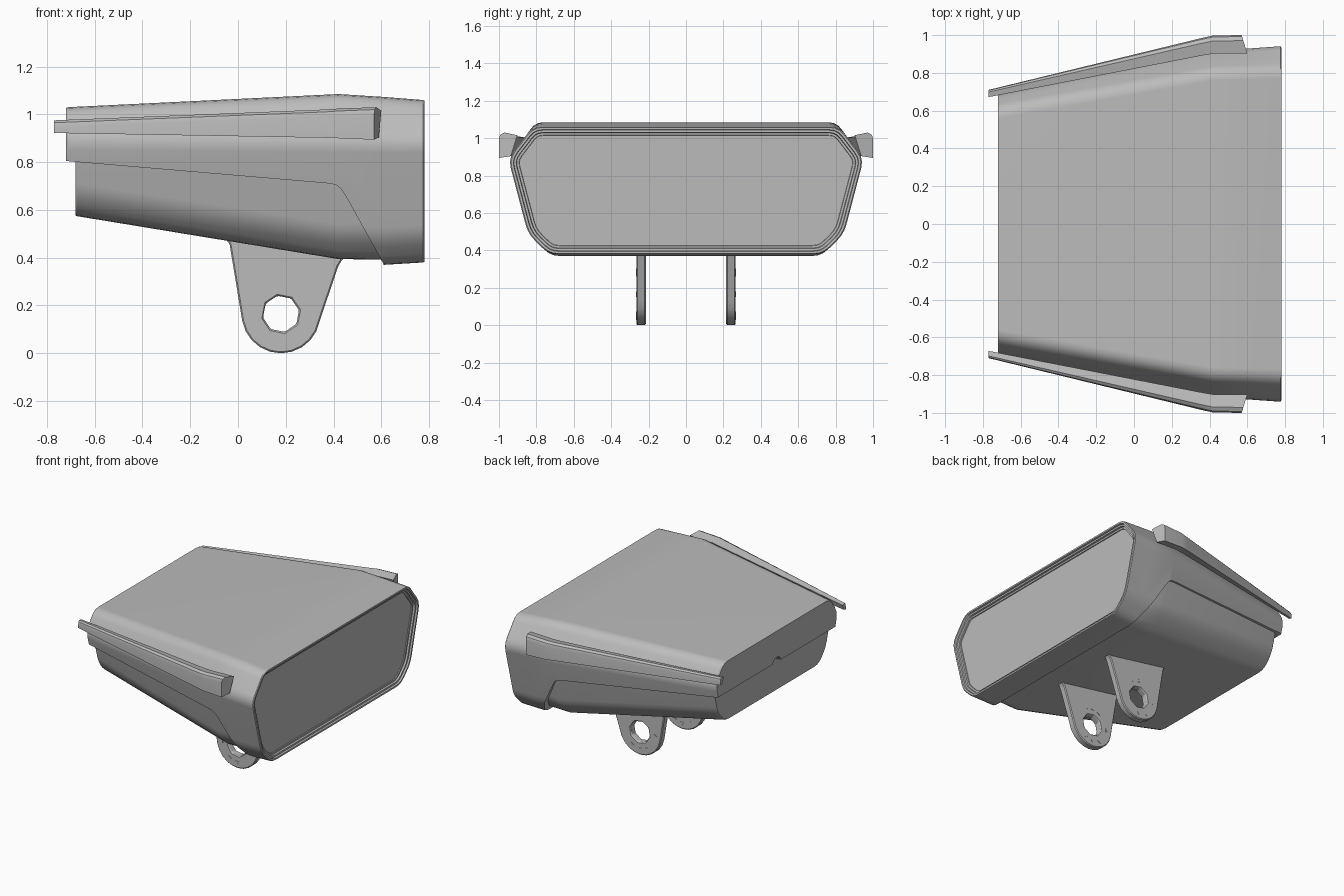
import bpy, bmesh, math
from mathutils import Vector

if "Cube" in bpy.data.objects:
    bpy.data.objects.remove(bpy.data.objects["Cube"])

GREY = (0.5, 0.5, 0.5, 1)
grey = bpy.data.materials.new("plain grey")
grey.use_nodes = True
grey.diffuse_color = GREY
grey.node_tree.nodes["Principled BSDF"].inputs["Base Color"].default_value = GREY


def make(name, bm):
    bmesh.ops.recalc_face_normals(bm, faces=bm.faces)
    mesh = bpy.data.meshes.new(name)
    bm.to_mesh(mesh)
    bm.free()
    mesh.materials.append(grey)
    ob = bpy.data.objects.new(name, mesh)
    bpy.context.collection.objects.link(ob)
    return ob


def activate(ob):
    bpy.ops.object.select_all(action="DESELECT")
    ob.select_set(True)
    bpy.context.view_layer.objects.active = ob


def loft(sections):
    """Skin closed rings of points and cap both ends; returns bmesh and last cap."""
    bm = bmesh.new()
    rings = [[bm.verts.new(p) for p in s] for s in sections]
    n = len(rings[0])
    for a, b in zip(rings, rings[1:]):
        for i in range(n):
            j = (i + 1) % n
            bm.faces.new((a[i], a[j], b[j], b[i]))
    bm.faces.new(rings[0])
    cap = bm.faces.new(rings[-1])
    bmesh.ops.recalc_face_normals(bm, faces=bm.faces)
    return bm, cap


def prism(name, profile, y0, y1):
    """Extrude an x-z profile along y."""
    return make(name, loft([[(x, y, z) for x, z in profile] for y in (y0, y1)])[0])


def boolean(ob, cutter, operation):
    cutter.hide_render = True
    mod = ob.modifiers.new("cut", "BOOLEAN")
    mod.operation, mod.object, mod.solver = operation, cutter, "EXACT"
    activate(ob)
    bpy.ops.object.modifier_apply(modifier=mod.name)
    bpy.data.objects.remove(cutter)


def smooth(ob, angle=32):
    activate(ob)
    bpy.ops.object.shade_smooth_by_angle(angle=math.radians(angle))
    mod = ob.modifiers.new("even shading", "WEIGHTED_NORMAL")
    mod.keep_sharp = True


def shell_ring(x, top, wide, low, bottom, inset=0.0, fillet=0.05):
    """Eight-sided housing section with rounded corners."""
    half = [Vector(p) for p in (top, wide, low, bottom)]
    pts = half + [Vector((-p.x, p.y)) for p in reversed(half)]
    middle = Vector((0, 0.75))
    pts = [p - (p - middle).normalized() * inset for p in pts]
    ring = []
    for i, p in enumerate(pts):
        a = p + (pts[i - 1] - p).normalized() * fillet
        b = p + (pts[(i + 1) % 8] - p).normalized() * fillet
        for k in range(4):
            t = k / 3
            q = a * (1 - t) ** 2 + p * 2 * t * (1 - t) + b * t * t
            ring.append((x, q.x, q.y))
    return ring


# Housing sections: top, widest, lower and bottom corners
REAR = ((0.61, 1.03), (0.695, 0.90), (0.63, 0.65), (0.54, 0.565))
BEND = ((0.81, 1.085), (0.925, 0.89), (0.82, 0.49), (0.71, 0.388))
FRONT = ((0.82, 1.06), (0.95, 0.89), (0.845, 0.49), (0.735, 0.38))
COLLAR = ((0.815, 1.073), (0.938, 0.89), (0.83, 0.48), (0.725, 0.37))

# Upper shell with the stepped window frame and recessed window
bm, window = loft([shell_ring(-0.72, *REAR, inset=0.008), shell_ring(-0.712, *REAR),
                   shell_ring(0.42, *BEND), shell_ring(0.61, *COLLAR),
                   shell_ring(0.775, *FRONT), shell_ring(0.78, *FRONT, inset=0.006)])
for thickness, depth in ((0.012, 0), (0.003, -0.012), (0.012, 0), (0.003, -0.012), (0.012, 0), (0.002, -0.006)):
    bmesh.ops.inset_region(bm, faces=[window], thickness=thickness, depth=depth)
upper_shell = make("upper_shell", bm)
keep = prism("seam_cutter", [(-0.9, 0.82), (0.38, 0.711), (0.41, 0.705), (0.43, 0.69),
                             (0.45, 0.66), (0.61, 0.372), (0.62, 0.2), (0.9, 0.2),
                             (0.9, 1.3), (-0.9, 1.3)], -1.2, 1.2)
boolean(upper_shell, keep, "INTERSECT")

# Small finger notch in the middle of the rear seam
bm = bmesh.new()
bmesh.ops.create_cone(bm, cap_ends=True, segments=16, radius1=0.05, radius2=0.05, depth=0.06)
notch = make("notch_cutter", bm)
notch.rotation_euler.y = math.pi / 2
notch.location = (-0.71, 0, 0.79)
bpy.context.view_layer.update()
boolean(upper_shell, notch, "DIFFERENCE")
smooth(upper_shell)

# Lower shell tucked inside the upper one
LOWER_REAR = ((0.61, 1.02), (0.695, 0.90), (0.63, 0.66), (0.55, 0.57))
lower_shell = make("lower_shell", loft([
    shell_ring(-0.68, *LOWER_REAR, inset=0.02), shell_ring(-0.67, *LOWER_REAR, inset=0.01),
    shell_ring(0.42, *BEND, inset=0.014), shell_ring(0.66, *COLLAR, inset=0.045)])[0])
smooth(lower_shell)


# Side rails widening towards the front
def rail_ring(x, inner, outer, low, high, slant=0.0):
    width = outer - inner
    pts = [(inner, high - 0.15 * width), (outer - 0.3 * width, high),
           (outer - 0.08 * width, high - 0.01), (outer, high - 0.03),
           (outer, low), (inner + 0.35 * width, low + 0.01)]
    return [(x - slant * (y - inner) / width, y, z) for y, z in pts]


for side, name in ((1, "left"), (-1, "right")):
    rings = [rail_ring(-0.77, 0.672, 0.71, 0.922, 0.975),
             rail_ring(0.36, 0.892, 0.985, 0.902, 1.02),
             rail_ring(0.42, 0.902, 0.998, 0.900, 1.024),
             rail_ring(0.60, 0.902, 1.0, 0.894, 1.03, slant=0.03)]
    rail = make(name + "_rail", loft([[(x, side * y, z) for x, y, z in r] for r in rings])[0])
    smooth(rail)

# Pair of mounting lugs with a pivot hole and small three-sided studs
CX, CZ, R = 0.18, 0.165, 0.165
arc = [(CX + R * math.cos(a), CZ + R * math.sin(a))
       for a in (math.radians(190 + 16 * k) for k in range(11))]
outline = [(-0.09, 0.52), (-0.05, 0.477), (-0.035, 0.455)] + arc + \
          [(0.42, 0.365), (0.435, 0.39), (0.46, 0.41), (0.46, 0.52)]
for side, name in ((1, "back"), (-1, "front")):
    y = 0.24 * side
    lug = prism(name + "_lug", outline, y - 0.025, y + 0.025)
    hole = [(CX + 0.077 * math.cos(k * math.pi / 4 + 0.2),
             CZ + 0.077 * math.sin(k * math.pi / 4 + 0.2)) for k in range(8)]
    boolean(lug, prism("hole_cutter", hole, y - 0.1, y + 0.1), "DIFFERENCE")
    bevel = lug.modifiers.new("soft edge", "BEVEL")
    bevel.width, bevel.segments = 0.006, 1
    smooth(lug)
    for n, degrees in enumerate((62, 90, 118, 180, 240, 270, 300)):
        a = math.radians(degrees)
        sx, sz = CX + 0.122 * math.cos(a), CZ + 0.122 * math.sin(a)
        tri = [(sx + 0.016 * math.cos(a + k * math.tau / 3),
                sz + 0.016 * math.sin(a + k * math.tau / 3)) for k in range(3)]
        prism(f"{name}_lug_stud_{n + 1}", tri, y - 0.027, y + 0.027)
